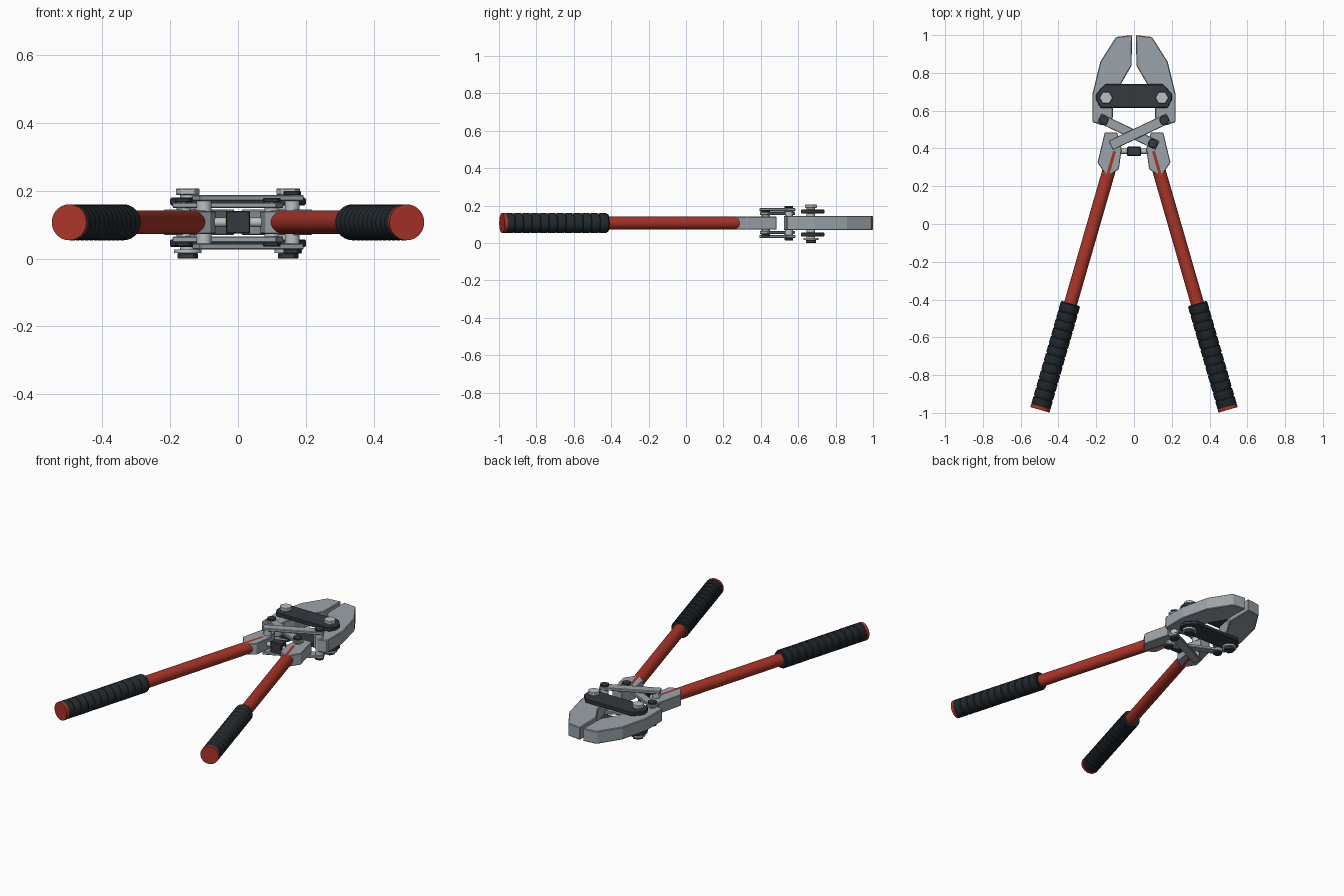
import bpy, bmesh, math
from mathutils import Vector

if "Cube" in bpy.data.objects:
    bpy.data.objects.remove(bpy.data.objects["Cube"])

ZC = 0.107  # mid plane of the tool


def material(name, rgb):
    m = bpy.data.materials.new(name)
    m.diffuse_color = (*rgb, 1)
    m.use_nodes = True
    m.node_tree.nodes["Principled BSDF"].inputs["Base Color"].default_value = m.diffuse_color
    return m


STEEL = material("steel", (0.33, 0.37, 0.40))
BRIGHT = material("bright_steel", (0.50, 0.53, 0.54))
DARK = material("dark_steel", (0.035, 0.042, 0.05))
RUBBER = material("rubber", (0.016, 0.022, 0.027))
RED = material("red_paint", (0.40, 0.035, 0.022))


def finish(name, bm, mat, bevel=0, smooth=False):
    bmesh.ops.recalc_face_normals(bm, faces=bm.faces[:])
    me = bpy.data.meshes.new(name)
    bm.to_mesh(me)
    bm.free()
    ob = bpy.data.objects.new(name, me)
    bpy.context.collection.objects.link(ob)
    me.materials.append(mat)
    if bevel:
        b = ob.modifiers.new("bevel", "BEVEL")
        b.width, b.segments, b.limit_method = bevel, 1, "ANGLE"
    if smooth:
        bpy.ops.object.select_all(action="DESELECT")
        ob.select_set(True)
        bpy.context.view_layer.objects.active = ob
        bpy.ops.object.shade_smooth_by_angle(angle=math.radians(35))
    return ob


def prism(name, pts, z0, z1, mat, bevel=0.003):
    """Flat outline extruded from z0 to z1."""
    bm = bmesh.new()
    face = bm.faces.new([bm.verts.new((x, y, z0)) for x, y in pts])
    up = bmesh.ops.extrude_face_region(bm, geom=[face])["geom"]
    bmesh.ops.translate(bm, vec=(0, 0, z1 - z0),
                        verts=[v for v in up if isinstance(v, bmesh.types.BMVert)])
    return finish(name, bm, mat, bevel)


def lathe(name, start, axis, profile, mat, n=32, bevel=0):
    """Closed solid turned around an axis; profile is (distance, radius)."""
    q = Vector((0, 0, 1)).rotation_difference(Vector(axis).normalized())
    bm = bmesh.new()
    rings = []
    for d, r in profile:
        rings.append([bm.verts.new(Vector(start) + q @ Vector(
            (r * math.cos(2 * math.pi * i / n), r * math.sin(2 * math.pi * i / n), d)))
            for i in range(n)])
    for a, b in zip(rings, rings[1:]):
        for i in range(n):
            j = (i + 1) % n
            bm.faces.new((a[i], a[j], b[j], b[i]))
    bm.faces.new(rings[0])
    bm.faces.new(rings[-1])
    return finish(name, bm, mat, bevel, smooth=n > 8)


def disc(name, x, y, z0, z1, r, mat, n=24, bevel=0):
    return lathe(name, (x, y, z0), (0, 0, 1), [(0, r), (z1 - z0, r)], mat, n, bevel)


def bar(name, a, b, half, z0, z1):
    """Straight link with square ends running past both pivots."""
    a, b = Vector(a), Vector(b)
    d = (b - a).normalized()
    p = Vector((-d.y, d.x)) * half
    a, b = a - d * 0.026, b + d * 0.026
    return prism(name, [tuple(a + p), tuple(b + p), tuple(b - p), tuple(a - p)],
                 z0, z1, STEEL, 0.003)


def flip(z0, z1, up):
    """Height range above the mid plane, mirrored when up is -1."""
    return sorted((ZC + up * z0, ZC + up * z1))


JAW = [(0.01, 1.0), (0.095, 0.99), (0.178, 0.86), (0.22, 0.69), (0.22, 0.54),
       (0.17, 0.522), (0.112, 0.56), (0.112, 0.61), (0.085, 0.66), (0.07, 0.74),
       (0.013, 0.838)]
SOCKET = [(0.09, 0.485), (0.155, 0.485), (0.193, 0.325), (0.143, 0.25),
          (0.08, 0.29), (0.065, 0.40)]
PLATE = [(0.155, 0.74), (0.20, 0.69), (0.20, 0.655), (0.178, 0.615)]
TAIL, ARM, PIVOT = (0.16, 0.55), (0.10, 0.427), (0.148, 0.668)

for s, side in ((-1, "left"), (1, "right")):
    # jaw and handle socket
    prism(f"jaw_{side}", [(s * x, y) for x, y in JAW], ZC - 0.038, ZC + 0.038, STEEL, 0.004)
    prism(f"handle_socket_{side}", [(s * x, y) for x, y in SOCKET],
          ZC - 0.034, ZC + 0.034, STEEL)

    # handle tube, ribbed grip and end cap
    end, top = Vector((s * 0.498, -0.984, ZC)), Vector((s * 0.103, 0.385, ZC))
    axis, length = (top - end).normalized(), (top - end).length
    lathe(f"handle_tube_{side}", end + axis * 0.02, axis,
          [(0, 0.035), (length - 0.02, 0.035)], RED, 40)
    lathe(f"end_cap_{side}", end, axis, [(0, 0.053), (0.018, 0.053)], RED, 40)
    grip, ribs, step = [(0, 0.05)], 12, 0.568 / 12
    for i in range(ribs):
        d = i * step
        grip += [(d + 0.006, 0.053), (d + step - 0.008, 0.053),
                 (d + step - 0.003, 0.049), (d + step, 0.049)]
    lathe(f"grip_{side}", end + axis * 0.018, axis, grip, RUBBER, 40)

    # main pivot bolt, head above and washer with nut below
    x, y = s * PIVOT[0], PIVOT[1]
    disc(f"pivot_shaft_{side}", x, y, 0.01, 0.195, 0.023, BRIGHT)
    disc(f"pivot_head_{side}", x, y, 0.187, 0.207, 0.036, BRIGHT, 6, 0.003)
    disc(f"pivot_washer_{side}", x, y, 0.016, 0.027, 0.041, BRIGHT)
    disc(f"pivot_nut_{side}", x, y, 0.0, 0.016, 0.031, DARK, 6, 0.002)

    # link pins at the jaw tail and the handle socket
    for name, (px, py) in (("tail", TAIL), ("arm", ARM)):
        over = (name == "tail") == (s > 0)       # pin carrying the outer link
        h = 0.086 if s > 0 and name == "tail" else 0.066
        if s < 0 and name == "arm":
            h = 0.076
        disc(f"{name}_pin_{side}", s * px, py, ZC - h, ZC + h, 0.022, BRIGHT)
        if not (s < 0 and name == "arm"):
            for up, tag in ((1, "top"), (-1, "bottom")):
                base = 0.08 if over else 0.059
                disc(f"{name}_pin_head_{side}_{tag}", s * px, py,
                     *flip(base, base + 0.012, up), 0.027, DARK, 6, 0.002)

for up, tag in ((1, "top"), (-1, "bottom")):
    # pivot plate joining both jaws
    outline = PLATE + [(-x, y) for x, y in reversed(PLATE)]
    prism(f"pivot_plate_{tag}", outline, *flip(0.05, 0.073, up), DARK, 0.004)
    # crossed links, outer one over inner one
    bar(f"outer_link_{tag}", TAIL, (-ARM[0], ARM[1]), 0.027, *flip(0.063, 0.08, up))
    bar(f"inner_link_{tag}", (-TAIL[0], TAIL[1]), ARM, 0.025, *flip(0.042, 0.059, up))

# stop block and its rod between the handle sockets
lathe("stop_rod", (-0.09, 0.385, ZC), (1, 0, 0), [(0, 0.014), (0.18, 0.014)], BRIGHT, 20)
prism("stop_block", [(-0.036, 0.361), (0.036, 0.361), (0.036, 0.409), (-0.036, 0.409)],
      ZC - 0.033, ZC + 0.033, DARK, 0.003)
